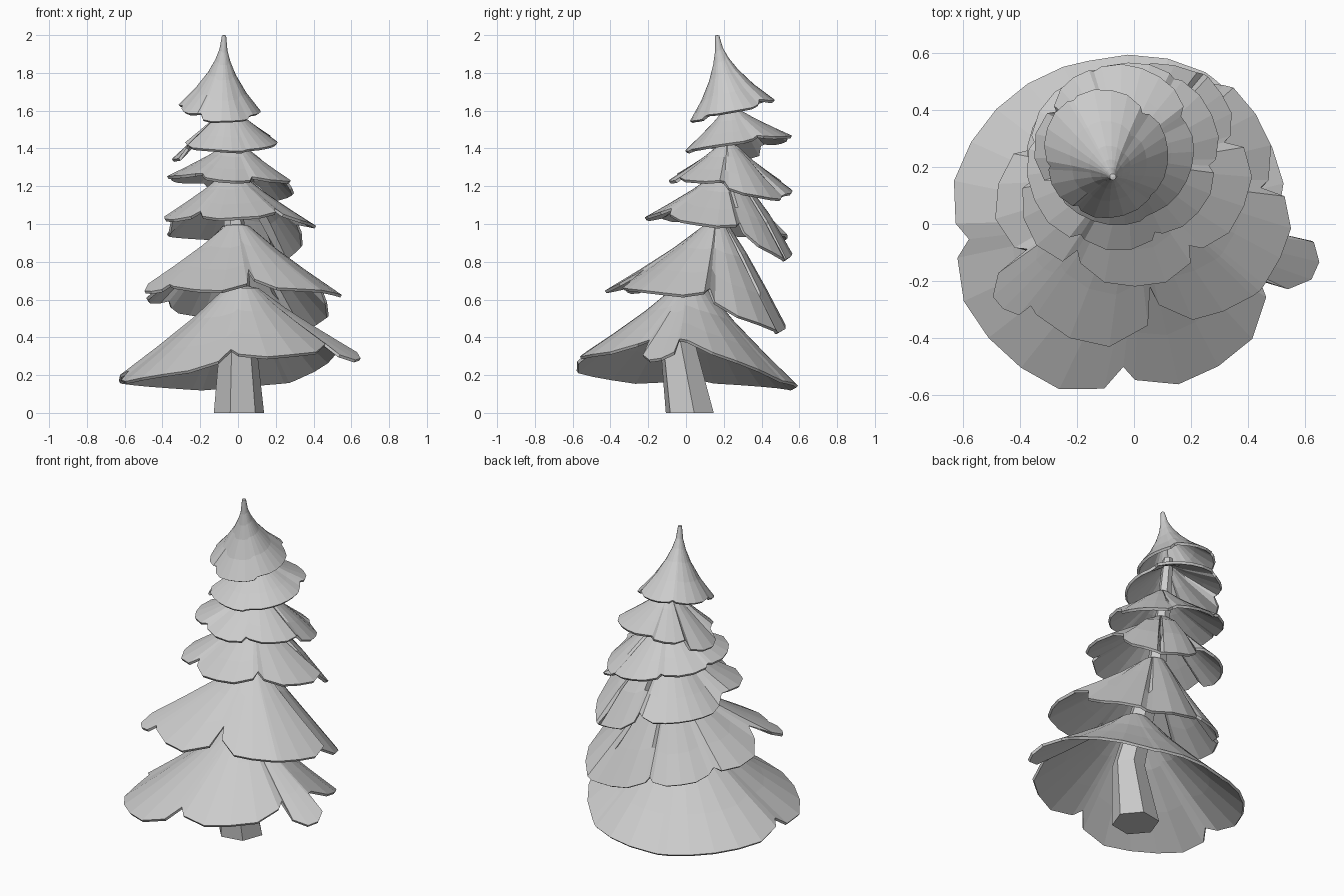
import bpy, bmesh
from math import cos, sin, radians


def finish(name, bm):
    bmesh.ops.recalc_face_normals(bm, faces=bm.faces)
    me = bpy.data.meshes.new(name)
    bm.to_mesh(me)
    bm.free()
    ob = bpy.data.objects.new(name, me)
    bpy.context.collection.objects.link(ob)
    return ob


def skin(bm, rings):
    for a, b in zip(rings, rings[1:]):
        n = len(a)
        for i in range(n):
            bm.faces.new((a[i], a[(i + 1) % n], b[(i + 1) % n], b[i]))


def rim_points(lobes, power):
    """Lobe: start angle, r start, r end, z start, z end, notch depth at start, (bulge power)."""
    pts = []
    for i, lobe in enumerate(lobes):
        a0, r0, r1, z0, z1, d = lobe[:6]
        pw = lobe[6] if len(lobe) > 6 else power
        nxt = lobes[(i + 1) % len(lobes)]
        prev = lobes[i - 1]
        span = (nxt[0] - a0) % 360
        # shared notch between this lobe and the one before
        pts.append((a0, (r0 + prev[2]) / 2, (z0 + prev[4]) / 2, 1 - d, power))
        n = max(4, round(span / 13))
        for k in range(n):
            t = 0.07 + 0.86 * k / (n - 1)
            s = 1 - (0.4 * d if k == 0 else 0.4 * nxt[5] if k == n - 1 else 0)
            pts.append((a0 + span * t, r0 + (r1 - r0) * t, z0 + (z1 - z0) * t, s, pw))
    return pts


def tier(name, top, top_r, centre, lobes, power=0.9, steps=(0, .3, .65, 1), bend=1):
    bm = bmesh.new()
    pts = rim_points(lobes, power)
    rings = []
    for p in steps:
        ring = []
        for a, r, z, s, pw in pts:
            q = p * s
            cx = top[0] + (centre[0] - top[0]) * q ** bend
            cy = top[1] + (centre[1] - top[1]) * q ** bend
            rad = top_r + (r - top_r) * q
            ring.append(bm.verts.new((cx + rad * cos(radians(a)),
                                      cy + rad * sin(radians(a)),
                                      top[2] + (z - top[2]) * q ** pw)))
        rings.append(ring)
    skin(bm, rings)
    tip = bm.verts.new((top[0], top[1], top[2] + top_r * 0.2))
    n = len(pts)
    for i in range(n):
        bm.faces.new((rings[0][i], rings[0][(i + 1) % n], tip))
    ob = finish(name, bm)
    # thin shell, thickened inwards
    if sum(f.normal.z for f in ob.data.polygons) < 0:
        ob.data.flip_normals()
    mod = ob.modifiers.new("thickness", 'SOLIDIFY')
    mod.thickness = 0.016
    mod.offset = -1


# Six-sided leaning trunk
bm = bmesh.new()
rings = []
for x, y, z, r in [(.005, .02, 0, .135), (0, -.05, .4, .095), (-.01, .05, .68, .075),
                   (-.02, .18, 1.0, .055), (-.03, .22, 1.3, .042), (-.05, .24, 1.65, .03)]:
    rings.append([bm.verts.new((x + r * cos(radians(60 * i + 10)),
                                y + r * sin(radians(60 * i + 10)), z)) for i in range(6)])
skin(bm, rings)
bm.faces.new(rings[0])
bm.faces.new(rings[-1])
finish("trunk", bm)

# Branch tiers from bottom to top
tier("branches_1", (.02, .02, .66), .09, (0, .03), [
    (-27, .65, .68, .27, .30, .25), (-7, .53, .55, .38, .17, .18),
    (60, .56, .565, .17, .13, 0), (110, .57, .665, .13, .18, 0),
    (188, .67, .66, .14, .25, .14), (265.5, .62, .59, .28, .34, .2)])

tier("branches_2", (-.01, .16, .99), .07, (-.02, .15), [
    (214, .62, .63, .65, .64, .28), (232, .59, .58, .66, .64, .1),
    (281, .50, .60, .67, .65, .34), (320, .60, .59, .65, .61, 0),
    (357, .53, .49, .56, .43, .2, 1.0), (45, .46, .34, .42, .49, 0, 1.1),
    (100, .35, .38, .5, .55, .1), (163, .42, .52, .57, .63, .1)])

tier("branches_3", (-.03, .2, 1.26), .055, (-.03, .2), [
    (188, .38, .435, 1.03, 1.02, .12), (240, .40, .44, 1.02, 1.05, .22),
    (309, .42, .455, 1.04, .97, .2), (14, .41, .43, .93, .81, .2, 1.3),
    (50, .42, .35, .81, .86, 0, 1.4), (90, .36, .35, .92, .95, .17)])

tier("branches_4", (-.02, .22, 1.42), .045, (-.02, .23), [
    (170, .36, .36, 1.25, 1.26, .08), (238, .34, .31, 1.24, 1.22, .12),
    (290, .30, .32, 1.24, 1.22, .12), (355, .32, .34, 1.18, 1.12, .13, 1.1),
    (60, .34, .33, 1.15, 1.2, .06), (120, .34, .36, 1.22, 1.24, .08)])

tier("branches_5", (-.05, .24, 1.61), .035, (-.04, .26), [
    (205, .28, .26, 1.41, 1.38, .15), (290, .25, .25, 1.39, 1.45, .04),
    (30, .27, .31, 1.46, 1.47, .1), (110, .31, .3, 1.45, 1.42, .06),
    (150, .31, .31, 1.36, 1.33, .15)])

tier("treetop", (-.074, .165, 1.998), .011, (-.1, .24), [
    (190, .21, .22, 1.61, 1.57, .06), (240, .22, .22, 1.54, 1.55, .12),
    (320, .22, .22, 1.57, 1.63, .05), (50, .22, .24, 1.65, 1.66, .1),
    (120, .24, .21, 1.66, 1.62, .06)],
     power=0.54, steps=(0, .05, .14, .3, .6, 1), bend=.7)
